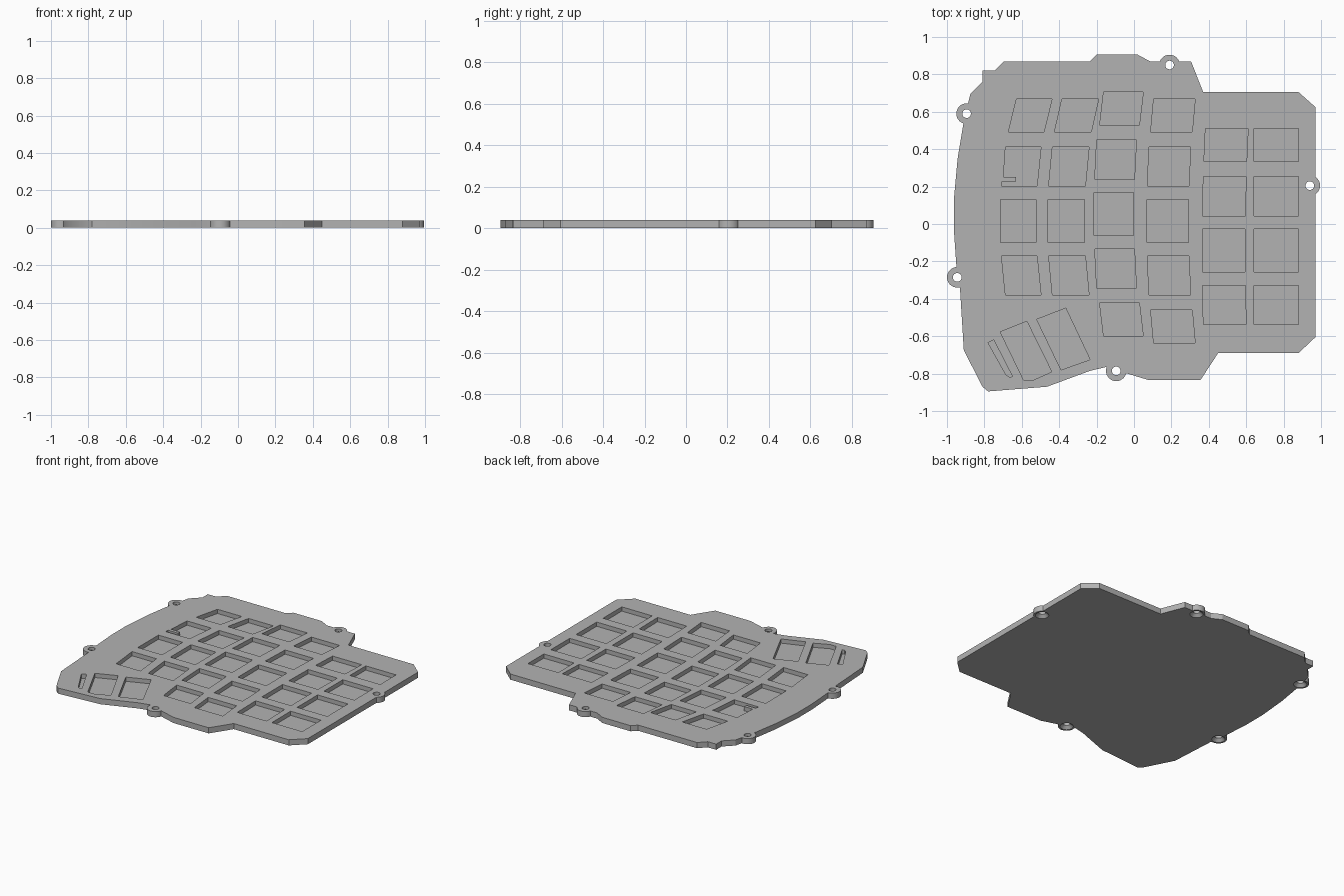
import bpy, bmesh, math

if "Cube" in bpy.data.objects:
    bpy.data.objects.remove(bpy.data.objects["Cube"])

THICK, FLOOR = 0.04, 0.01

grey = bpy.data.materials.new("light grey")
grey.use_nodes = True
colour = (0.45, 0.45, 0.45, 1)
grey.diffuse_color = colour
grey.node_tree.nodes["Principled BSDF"].inputs["Base Color"].default_value = colour


def loft(bm, rings):
    """Skin a stack of closed rings and cap both ends."""
    loops = [[bm.verts.new(p) for p in ring] for ring in rings]
    n = len(loops[0])
    for a, b in zip(loops, loops[1:]):
        for i in range(n):
            j = (i + 1) % n
            bm.faces.new((a[i], a[j], b[j], b[i]))
    bm.faces.new(loops[0])
    bm.faces.new(loops[-1])


def prism(bm, points, z0, z1):
    loft(bm, [[(x, y, z) for x, y in points] for z in (z0, z1)])


def circle(x, y, r, z, n=32):
    return [(x + r * math.cos(math.tau * i / n), y + r * math.sin(math.tau * i / n), z)
            for i in range(n)]


def make_object(name, bm):
    bmesh.ops.recalc_face_normals(bm, faces=bm.faces[:])
    mesh = bpy.data.meshes.new(name)
    bm.to_mesh(mesh)
    bm.free()
    mesh.materials.append(grey)
    ob = bpy.data.objects.new(name, mesh)
    bpy.context.collection.objects.link(ob)
    return ob


def combine(target, tool, operation):
    mod = target.modifiers.new(operation, "BOOLEAN")
    mod.operation, mod.object, mod.solver = operation, tool, "EXACT"
    bpy.context.view_layer.objects.active = target
    bpy.ops.object.modifier_apply(modifier=mod.name)
    bpy.data.objects.remove(tool)


# Plate outline
outline = [(-.81, .82), (-.745, .82), (-.695, .87), (-.235, .87), (-.2, .905), (.02, .905),
           (.085, .87), (.305, .87), (.37, .705), (.88, .705), (.97, .625), (.97, -.605),
           (.88, -.69), (.45, -.69), (.355, -.835), (.08, -.835), (-.15, -.765),
           (-.235, -.785), (-.465, -.87), (-.78, -.895), (-.81, -.87), (-.91, -.675),
           (-.93, -.35), (-.95, -.22), (-.963, -.03), (-.963, .13), (-.943, .35),
           (-.91, .55), (-.875, .695), (-.81, .76)]
bm = bmesh.new()
prism(bm, outline, 0, THICK)
plate = make_object("keyboard_plate", bm)

# Round screw tabs on the rim
tabs = [(-.895, .59), (.19, .85), (.94, .205), (-.945, -.285), (-.095, -.785)]
bm = bmesh.new()
for x, y in tabs:
    loft(bm, [circle(x, y, .055, 0), circle(x, y, .055, THICK)])
combine(plate, make_object("screw_tabs", bm), "UNION")

# Key pockets: columns curve and lean away from their flat middle row
# x, y of middle row, width, sideways bend, lean, rows below, rows above
columns = [(-.619, .016, .19, .016, .0215, 1, 2), (-.362, .016, .196, .0137, .02, 1, 2),
           (-.109, .053, .212, .0105, .0105, 2, 2), (.18, .016, .222, .007, .008, 2, 2),
           (.48, -.142, .228, .003, .004, 1, 2), (.76, -.142, .237, 0, 0, 1, 2)]
reach = (0, .291, .564)
height = (.23, .21, .177)
bm = bmesh.new()
for c, (x0, y0, w, bend, lean, below, above) in enumerate(columns):
    for k in range(-below, above + 1):
        x = x0 + bend * k * k
        y = y0 + math.copysign(reach[abs(k)], k)
        h, s = height[abs(k)] / 2, lean * k / 2
        left, right = x - w / 2, x + w / 2
        pocket = [(left - s, y - h), (right - s, y - h), (right + s, y + h), (left + s, y + h)]
        if c == 0 and k == 1:  # small rib standing in one pocket
            pocket += [(left, .25), (-.63, .25), (-.63, .227), (left - s * .7, .227)]
        prism(bm, pocket, FLOOR, THICK + .05)

# Slanted thumb pockets and narrow slot
for pocket in ([(-.715, -.577), (-.573, -.52), (-.44, -.79), (-.54, -.835), (-.59, -.835)],
               [(-.52, -.51), (-.365, -.45), (-.235, -.725), (-.39, -.78)],
               [(-.78, -.635), (-.75, -.62), (-.65, -.815), (-.665, -.82), (-.685, -.805)]):
    prism(bm, pocket, FLOOR, THICK + .05)

# Screw holes, countersunk from below
for x, y in tabs:
    loft(bm, [circle(x, y, .043, -.02), circle(x, y, .043, 0),
              circle(x, y, .023, .02), circle(x, y, .023, THICK + .05)])
combine(plate, make_object("pocket_cutter", bm), "DIFFERENCE")

# Smooth the round walls, keep the corners sharp
bpy.ops.object.select_all(action="DESELECT")
plate.select_set(True)
bpy.context.view_layer.objects.active = plate
bpy.ops.object.shade_smooth_by_angle(angle=math.radians(25))
